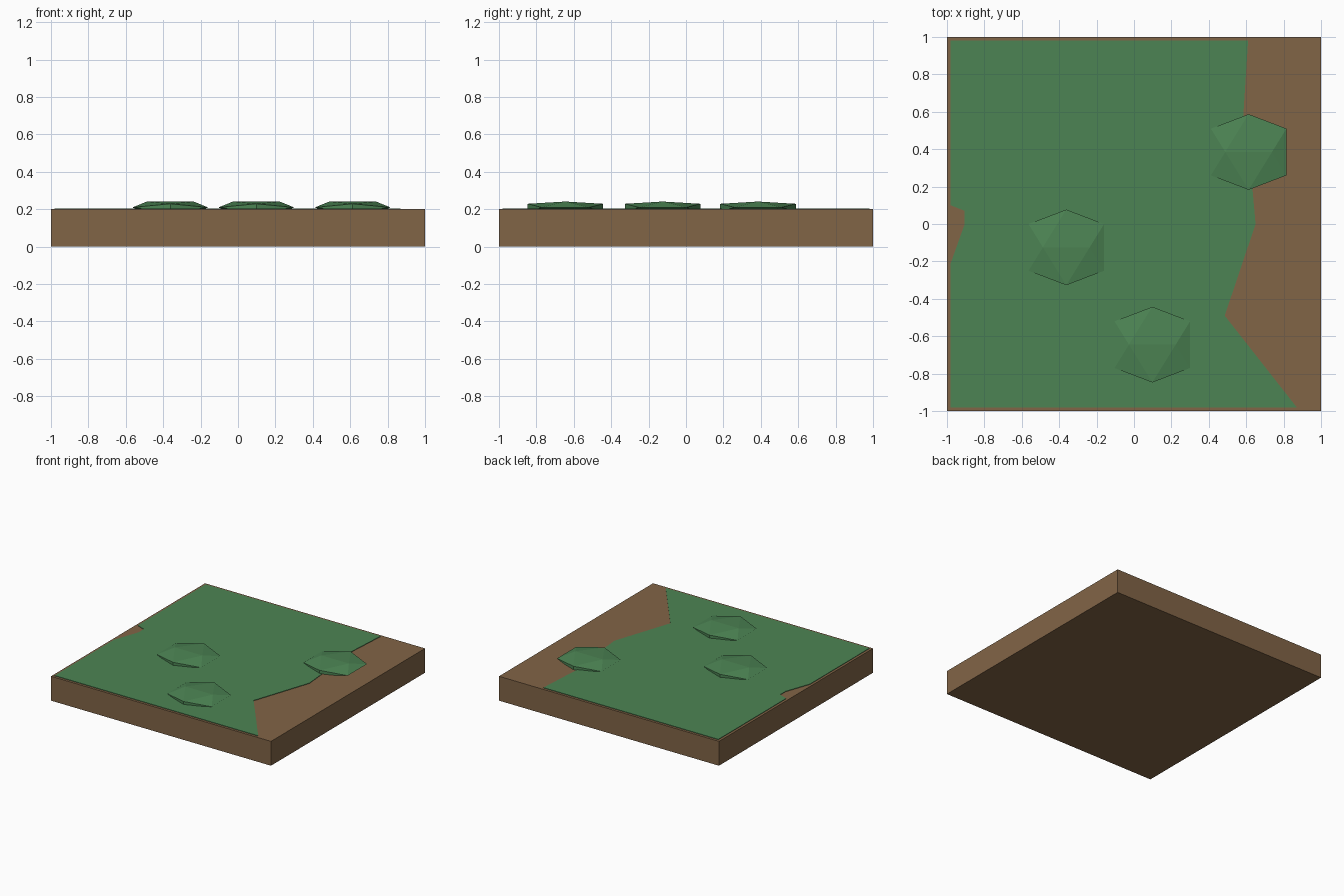
import bpy, bmesh
from mathutils import Vector

if "Cube" in bpy.data.objects:
    bpy.data.objects.remove(bpy.data.objects["Cube"])


def material(name, rgb):
    m = bpy.data.materials.new(name)
    m.diffuse_color = (*rgb, 1)
    m.use_nodes = True
    m.node_tree.nodes["Principled BSDF"].inputs["Base Color"].default_value = m.diffuse_color
    return m


SOIL = material("soil brown", (0.222, 0.129, 0.062))
GRASS = material("grass green", (0.073, 0.231, 0.088))


def finish(bm, name, mat):
    bmesh.ops.recalc_face_normals(bm, faces=bm.faces)
    mesh = bpy.data.meshes.new(name)
    bm.to_mesh(mesh)
    bm.free()
    mesh.materials.append(mat)
    obj = bpy.data.objects.new(name, mesh)
    bpy.context.collection.objects.link(obj)
    return obj


# Soil slab
bm = bmesh.new()
bmesh.ops.create_cube(bm, size=1)
for v in bm.verts:
    v.co = Vector((v.co.x * 2, v.co.y * 2, (v.co.z + 0.5) * 0.2))
finish(bm, "soil_slab", SOIL)

# Thin grass patch with a ragged outline
outline = [(-0.98, -0.98), (0.87, -0.98), (0.485, -0.49), (0.65, 0.0),
           (0.635, 0.17), (0.585, 0.59), (0.61, 0.98), (-0.98, 0.98),
           (-0.98, 0.10), (-0.905, 0.07), (-0.905, 0.0), (-0.98, -0.21)]
bm = bmesh.new()
base = bm.faces.new([bm.verts.new((x, y, 0.197)) for x, y in outline])
ext = bmesh.ops.extrude_face_region(bm, geom=[base], use_keep_orig=True)
top = [g for g in ext["geom"] if isinstance(g, bmesh.types.BMVert)]
bmesh.ops.translate(bm, verts=top, vec=(0, 0, 0.007))
finish(bm, "grass_patch", GRASS)


# Low mounds: flattened icosahedra with a ridge along x
def mound(name, x, y):
    phi, unit, rise = 1.618, 0.125, 0.0195
    bm = bmesh.new()
    for a in (-1, 1):
        for b in (-1, 1):
            for p in ((a * phi, b, 0), (0, a * phi, b), (a, 0, b * phi)):
                bm.verts.new((x + p[0] * unit, y + p[1] * unit, p[2] * unit))
    bmesh.ops.convex_hull(bm, input=bm.verts)
    for v in bm.verts:
        v.co.z = 0.209 + v.co.z / unit * rise
    finish(bm, name, GRASS)


for i, (x, y) in enumerate([(0.613, 0.385), (-0.362, -0.125), (0.098, -0.645)]):
    mound(f"grass_mound_{i + 1}", x, y)
